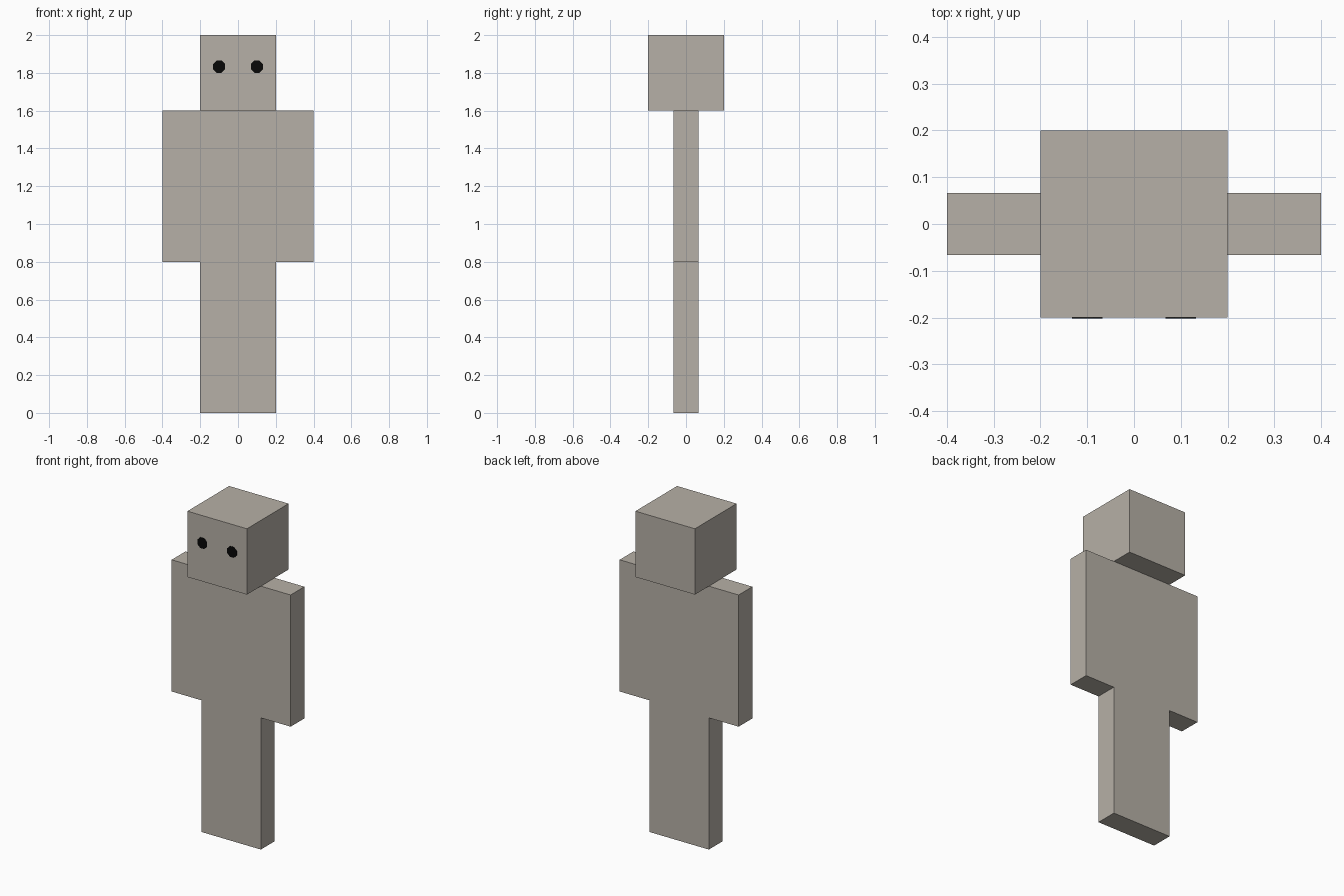
import bpy
import math

if "Cube" in bpy.data.objects:
    bpy.data.objects.remove(bpy.data.objects["Cube"])


def make_material(name, color):
    mat = bpy.data.materials.new(name)
    mat.diffuse_color = (*color, 1.0)
    mat.use_nodes = True
    mat.node_tree.nodes["Principled BSDF"].inputs["Base Color"].default_value = mat.diffuse_color
    return mat


stone = make_material("warm_grey", (0.47, 0.435, 0.385))
black = make_material("black", (0.002, 0.002, 0.002))


def box(name, size, z_bottom):
    """Upright box centred on x and y, standing on z_bottom."""
    bpy.ops.mesh.primitive_cube_add(size=1, location=(0, 0, z_bottom + size[2] / 2))
    obj = bpy.context.object
    obj.name = name
    obj.scale = size
    bpy.ops.object.transform_apply(location=False, rotation=False, scale=True)
    obj.data.materials.append(stone)
    return obj


# Body blocks
DEPTH = 0.132
box("legs", (0.4, DEPTH, 0.8), 0.0)
box("torso_with_arms", (0.8, DEPTH, 0.8), 0.8)
box("head", (0.4, 0.4, 0.4), 1.6)

# Eyes: thin eight-sided plates on the front of the head
for side, x in (("left", 0.1), ("right", -0.1)):
    bpy.ops.mesh.primitive_cylinder_add(
        vertices=8, radius=0.035, depth=0.004,
        location=(x, -0.2, 1.833),
        rotation=(math.pi / 2, math.radians(22.5), 0))
    eye = bpy.context.object
    eye.name = side + "_eye"
    eye.data.materials.append(black)
